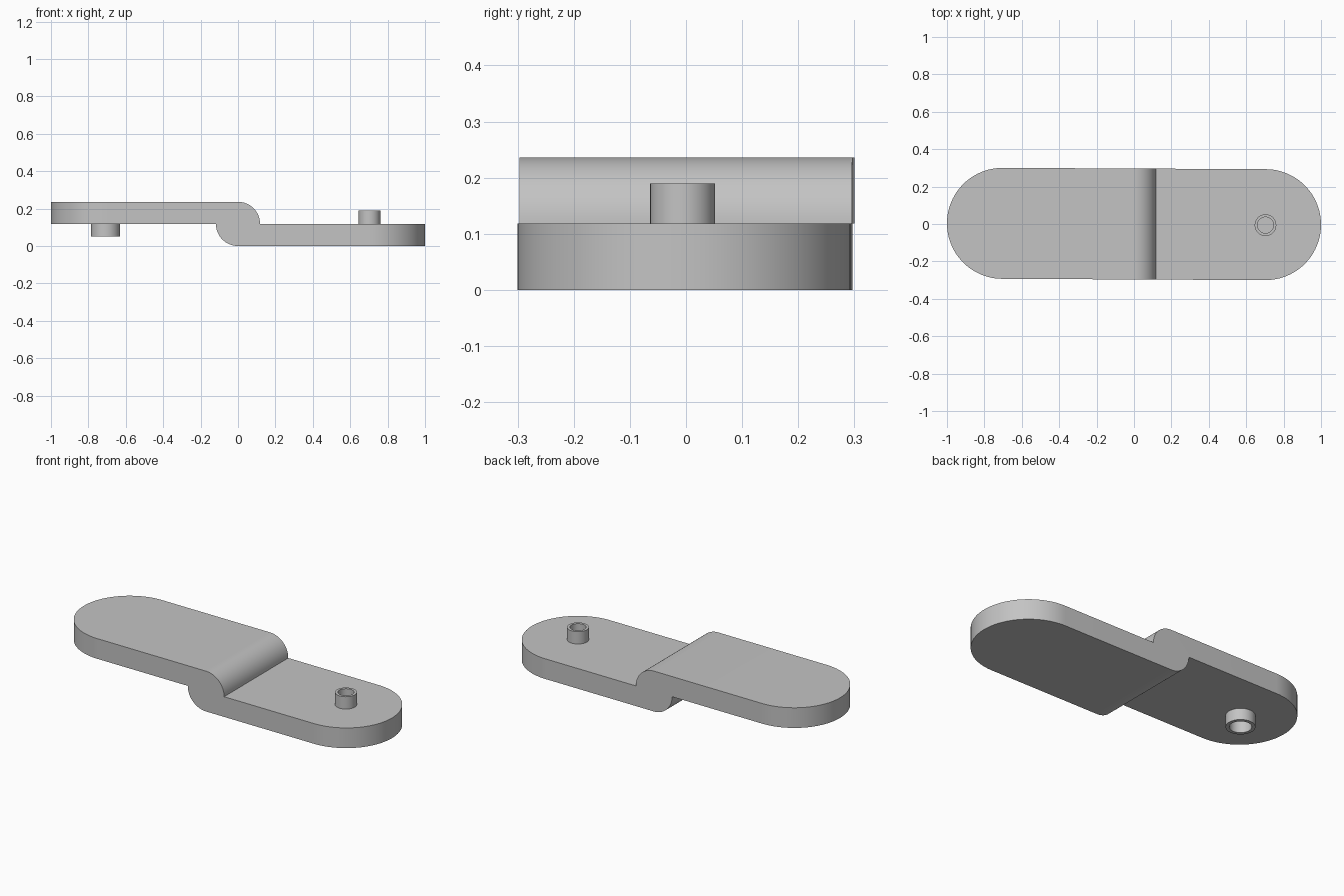
import bpy, bmesh
from math import pi, cos, sin
from mathutils import Vector

cube = bpy.data.objects.get("Cube")
if cube:
    bpy.data.objects.remove(cube, do_unlink=True)

T = 0.118      # plate thickness
R = 0.2965     # radius of the rounded ends
C = 1 - R      # distance of the end centres from the middle
SKEW = 0.0035  # slight sideways offset of each end

grey = bpy.data.materials.new("plain grey")
grey.use_nodes = True
colour = (0.55, 0.55, 0.55, 1)
grey.diffuse_color = colour
grey.node_tree.nodes["Principled BSDF"].inputs["Base Color"].default_value = colour


def arc(cx, cy, r, start, end, steps):
    return [(cx + r * cos(start + (end - start) * i / steps),
             cy + r * sin(start + (end - start) * i / steps)) for i in range(steps + 1)]


def add_object(name, bm):
    bmesh.ops.recalc_face_normals(bm, faces=bm.faces)
    mesh = bpy.data.meshes.new(name)
    bm.to_mesh(mesh)
    bm.free()
    mesh.materials.append(grey)
    obj = bpy.data.objects.new(name, mesh)
    bpy.context.collection.objects.link(obj)
    return obj


def prism(name, points, direction):
    """Extrude a closed outline of 3D points."""
    bm = bmesh.new()
    face = bm.faces.new([bm.verts.new(p) for p in points])
    ext = bmesh.ops.extrude_face_region(bm, geom=[face])
    bmesh.ops.translate(bm, vec=Vector(direction),
                        verts=[v for v in ext["geom"] if isinstance(v, bmesh.types.BMVert)])
    return add_object(name, bm)


def tube(name, x, y, base, tip, outer, inner, sides=32):
    """Hollow peg, closed at the plate surface."""
    bm = bmesh.new()
    rings = []
    for r, z in ((outer, base), (outer, tip), (inner, tip), (inner, base)):
        rings.append([bm.verts.new((x + r * cos(2 * pi * i / sides),
                                    y + r * sin(2 * pi * i / sides), z)) for i in range(sides)])
    for a, b in zip(rings, rings[1:] + rings[:1]):
        for i in range(sides):
            j = (i + 1) % sides
            bm.faces.new((a[i], a[j], b[j], b[i]))
    return add_object(name, bm)


# Stepped side profile with a rounded shoulder above and below
side = [(-1.1, T), (-1.1, 2 * T)]
side += arc(0, T, T, pi / 2, 0, 16)
side += [(1.1, T), (1.1, 0)]
side += arc(0, T, T, -pi / 2, -pi, 16)
link = prism("stepped_link", [(x, -0.4, z) for x, z in side], (0, 0.8, 0))

# Rounded plan outline trims the profile
plan = arc(C, -SKEW, R, -pi / 2, pi / 2, 48) + arc(-C, SKEW, R, pi / 2, 3 * pi / 2, 48)
cutter = prism("plan_cutter", [(x, y, -0.1) for x, y in plan], (0, 0, 0.5))
cutter.hide_render = True
trim = link.modifiers.new("trim", "BOOLEAN")
trim.operation = "INTERSECT"
trim.solver = "EXACT"
trim.object = cutter
bpy.context.view_layer.update()
trimmed = bpy.data.meshes.new_from_object(link.evaluated_get(bpy.context.evaluated_depsgraph_get()))
link.modifiers.clear()
link.data = trimmed
bpy.data.objects.remove(cutter, do_unlink=True)

# Pin on the low plate, socket under the high plate
pin = tube("pin", 0.703, -0.006, T, 0.19, 0.058, 0.043)
socket = tube("socket", -0.708, 0.006, T, 0.052, 0.077, 0.058)

# Smooth curved walls, keep edges sharp
bpy.ops.object.select_all(action="DESELECT")
for obj in (link, pin, socket):
    obj.select_set(True)
bpy.context.view_layer.objects.active = link
bpy.ops.object.shade_smooth_by_angle(angle=pi / 6)
